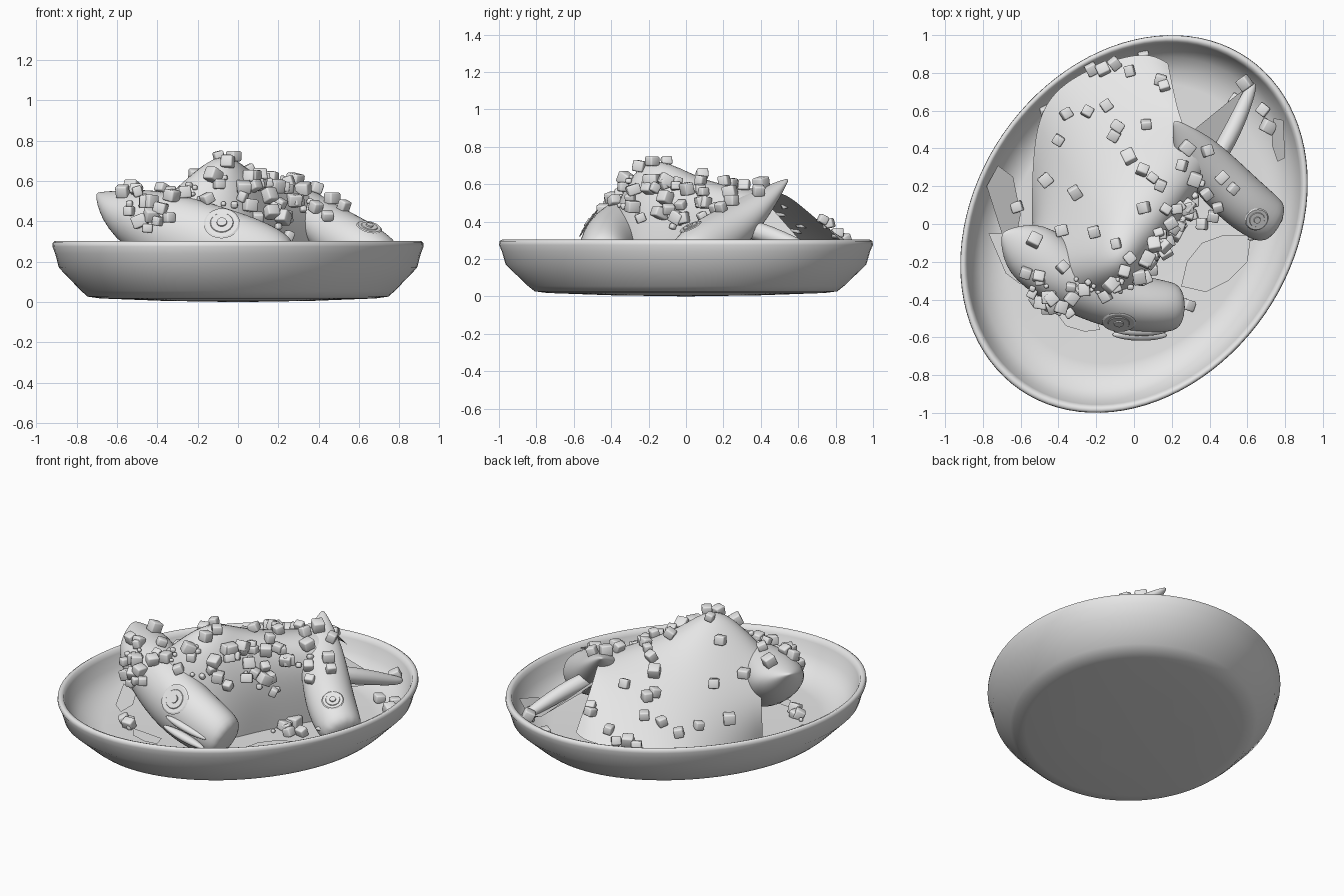
import bpy, bmesh, math, random
from mathutils import Vector, Matrix
from mathutils.bvhtree import BVHTree

if "Cube" in bpy.data.objects:
    bpy.data.objects.remove(bpy.data.objects["Cube"])

random.seed(4)
mat = bpy.data.materials.new("pale_grey")
mat.diffuse_color = (0.8, 0.8, 0.8, 1)
mat.use_nodes = True
mat.node_tree.nodes["Principled BSDF"].inputs["Base Color"].default_value = mat.diffuse_color


def make(name, verts, faces, subdiv=0, smooth=True):
    me = bpy.data.meshes.new(name)
    me.from_pydata([tuple(v) for v in verts], [], faces)
    bm = bmesh.new()
    bm.from_mesh(me)
    bmesh.ops.recalc_face_normals(bm, faces=bm.faces)
    if sum(f.normal.z * f.calc_area() for f in bm.faces) < -1e-3:
        bmesh.ops.reverse_faces(bm, faces=bm.faces)
    bm.to_mesh(me)
    bm.free()
    ob = bpy.data.objects.new(name, me)
    bpy.context.collection.objects.link(ob)
    me.materials.append(mat)
    for p in me.polygons:
        p.use_smooth = smooth
    if subdiv:
        m = ob.modifiers.new("smooth", 'SUBSURF')
        m.levels = m.render_levels = subdiv
        m.boundary_smooth = 'PRESERVE_CORNERS'
    return ob


def bridge(rows, n, closed):
    return [(r * n + i, r * n + (i + 1) % n, (r + 1) * n + (i + 1) % n, (r + 1) * n + i)
            for r in range(rows - 1) for i in range(n if closed else n - 1)]


def loft(name, stations, n=12, subdiv=2):
    """Elliptical rings along a path: x, y, z, half width, half height."""
    verts = []
    for k, (x, y, z, w, h) in enumerate(stations):
        a, b = stations[max(k - 1, 0)], stations[min(k + 1, len(stations) - 1)]
        t = (Vector(b[:3]) - Vector(a[:3])).normalized()
        side = t.cross(Vector((0, 0, 1))).normalized()
        up = side.cross(t)
        for i in range(n):
            g = 2 * math.pi * i / n
            verts.append(Vector((x, y, z)) + side * w * math.cos(g) + up * h * math.sin(g))
    faces = bridge(len(stations), n, True)
    faces += [tuple(range(n)), tuple(range((len(stations) - 1) * n, len(stations) * n))]
    return make(name, verts, faces, subdiv)


# Oval dish: turned profile stretched along a slanted long axis
profile = [(0.0, 0.0), (0.4, 0.006), (0.74, 0.018), (0.81, 0.027), (0.845, 0.055), (0.965, 0.17),
           (0.985, 0.24), (1.0, 0.275), (0.998, 0.295), (0.985, 0.303), (0.968, 0.297), (0.957, 0.27),
           (0.935, 0.20), (0.885, 0.135), (0.82, 0.10), (0.77, 0.085), (0.74, 0.083), (0.0, 0.08)]
N, ang = 96, math.radians(55.5)
verts = []
for r, z in profile:
    r = max(r, 0.001)
    for i in range(N):
        g = 2 * math.pi * i / N
        u, v = 1.066 * r * math.cos(g), 0.842 * r * math.sin(g)
        verts.append((u * math.cos(ang) - v * math.sin(ang), u * math.sin(ang) + v * math.cos(ang), z))
dish = make("oval_dish", verts, bridge(len(profile), N, True))
bpy.context.view_layer.objects.active = dish
dish.select_set(True)
bpy.ops.object.shade_smooth_by_angle(angle=math.radians(80))

# Draped fillet: back slope, ridge and front wall
fillet = [
    (-.54, .0, .12), (-.54, .56, .22), (-.36, .78, .27), (.05, .93, .27), (.18, .85, .28),
    (-.52, -.02, .28), (-.36, .35, .36), (-.15, .55, .40), (.08, .65, .43), (.23, .60, .50),
    (-.42, -.15, .46), (-.2, .05, .56), (-.05, .2, .57), (.12, .35, .57), (.27, .50, .57),
    (-.32, -.27, .56), (-.06, -.23, .90), (.04, -.1, .73), (.19, .05, .63), (.35, .29, .56),
    (-.28, -.43, .44), (-.02, -.40, .47), (.14, -.2, .44), (.23, -.01, .42), (.41, .25, .43),
    (-.2, -.38, .06), (.04, -.36, .06), (.13, -.2, .06), (.2, -.02, .06), (.38, .26, .06)]
body = make("draped_fillet", fillet, bridge(6, 5, False), 3)

# Fish heads and tail spine
head1 = loft("front_fish_head", [
    (-.695, -.05, .54, .004, .004), (-.68, -.06, .53, .05, .02), (-.57, -.13, .45, .18, .125),
    (-.40, -.26, .37, .175, .20), (-.15, -.38, .29, .175, .205), (.05, -.43, .24, .155, .19),
    (.20, -.44, .20, .14, .155), (.245, -.44, .18, .11, .11)])
head2 = loft("right_fish_head", [
    (.215, .545, .625, .004, .004), (.225, .53, .615, .025, .015), (.31, .39, .50, .125, .075),
    (.43, .26, .38, .145, .12), (.57, .12, .28, .15, .15), (.69, .03, .22, .14, .13),
    (.755, -.005, .19, .115, .10)])
tail = loft("tail_spine", [(.40, .28, .38, .05, .06), (.53, .50, .31, .05, .05),
                           (.62, .72, .22, .035, .03), (.635, .75, .22, .01, .01)])
make("tail_fin", [(.27, .46, .47), (.54, .68, .22), (.61, .73, .22), (.46, .30, .28)], [(0, 1, 2, 3)])

# Surfaces to rest small pieces on
bpy.context.view_layer.update()
dg = bpy.context.evaluated_depsgraph_get()
trees = [BVHTree.FromObject(o, dg) for o in (dish, body, head1, head2, tail)]


def drop(x, y, onto=trees):
    hits = [t.ray_cast(Vector((x, y, 3)), Vector((0, 0, -1))) for t in onto]
    hits = [(h[0], h[1] if h[1].z > 0 else -h[1]) for h in hits if h[0]]
    return max(hits, key=lambda h: h[0].z)


# Eyes: flat stepped rings resting on each head
def eye(name, x, y, r):
    p, q = drop(x, y)
    bm = bmesh.new()
    for rad, h in ((r, .005), (r * .68, .009), (r * .3, .016)):
        bmesh.ops.create_cone(bm, cap_ends=True, segments=24, radius1=rad, radius2=rad * .9, depth=h,
                              matrix=Matrix.Translation((0, 0, h / 2)))
    me = bpy.data.meshes.new(name)
    bm.to_mesh(me)
    bm.free()
    ob = bpy.data.objects.new(name, me)
    bpy.context.collection.objects.link(ob)
    me.materials.append(mat)
    ob.matrix_world = Matrix.Translation(p) @ q.to_track_quat('Z', 'Y').to_matrix().to_4x4()


eye("front_fish_eye", -.08, -.52, .09)
eye("right_fish_eye", .65, .025, .065)

# Lips: pairs of slim tapered rolls
for name, a, b, dz in (("front_lip", (-.12, -.56, .29), (.18, -.565, .22), -.05),
                       ("right_lip", (.60, -.06, .25), (.79, .06, .26), -.03)):
    for k in range(2):
        st = []
        for t, r in ((0, .006), (.2, .022), (.5, .028), (.8, .022), (1, .006)):
            p = Vector(a).lerp(Vector(b), t)
            st.append((p.x, p.y - .025 * k, p.z + dz * k, r * 1.3, r))
        loft(f"{name}_{k}", st, n=8, subdiv=1)


# Thin flakes and sauce pools on the dish
def flake(name, pts, lift):
    top = [(x, y, drop(x, y, trees[:1])[0].z + lift) for x, y in pts]
    make(name, top, [tuple(range(len(pts)))], smooth=False)


flake("sauce_pool", [(.25, -.33), (.28, -.2), (.36, -.1), (.47, -.06), (.62, -.06), (.60, -.2),
                     (.5, -.3), (.38, -.36)], .008)
flake("left_flake", [(-.78, .2), (-.72, .31), (-.64, .25), (-.60, .05), (-.62, -.05), (-.70, -.05)], .012)
flake("lower_left_flake", [(-.77, -.05), (-.68, -.05), (-.60, -.2), (-.60, -.32), (-.68, -.26)], .012)
flake("front_flake", [(-.42, -.46), (-.36, -.54), (-.26, -.57), (-.18, -.56), (-.2, -.48)], .012)
flake("right_flake", [(.74, .56), (.79, .55), (.80, .35), (.76, .33), (.73, .42)], .012)

# Diced topping: placed pieces plus dense clusters along the ridge
spots = [(.05, .90), (-.02, .80), (-.1, .84), (-.16, .81), (-.22, .81), (.14, .75), (.16, .72), (-.48, .61),
         (-.35, .58), (-.24, .59), (-.14, .62), (-.08, .51), (-.1, .46), (-.39, .44), (.07, .52),
         (-.02, .35), (-.45, .23), (-.3, .16), (.05, .28), (.1, .24), (.14, .2), (.05, .08), (.16, .08),
         (-.62, .09), (-.53, -.09), (-.37, -.04), (-.2, -.05), (-.09, -.11), (-.38, -.23), (-.5, -.27),
         (.54, .66), (.6, .73), (.72, .52), (.69, .61), (.29, -.43), (.28, .41), (.25, .31), (.31, .24),
         (.38, .39), (.46, .25), (.52, .19), (.45, .10), (.39, .17), (.36, .0), (.42, .04)]
items = [(x, y, random.choice((.028, .03, .034))) for x, y in spots]
path = [(-.56, -.36), (-.42, -.40), (-.2, -.33), (.0, -.28), (.08, -.18), (.2, .0), (.35, .18)]
for k in range(80):
    t = random.random() * (len(path) - 1)
    i = int(t)
    p = Vector(path[i]).lerp(Vector(path[i + 1]), t - i)
    items.append((p.x + random.gauss(0, .035), p.y + random.gauss(0, .045),
                  random.choice((.012, .016, .026, .03, .034))))
bm = bmesh.new()
for x, y, s in items:
    p, nrm = drop(x, y)
    rot = Matrix.Rotation(random.uniform(0, 3), 4, 'Z') @ Matrix.Rotation(random.uniform(-.5, .5), 4, 'X')
    bmesh.ops.create_cube(bm, size=2 * s, matrix=Matrix.Translation(p + nrm * s * .7) @ rot
                          @ Matrix.Diagonal((1, random.uniform(.8, 1.1), random.uniform(.8, 1), 1)))
bmesh.ops.bevel(bm, geom=bm.edges[:], offset=.008, segments=2, affect='EDGES', profile=.5)
for f in bm.faces:
    f.smooth = True
me = bpy.data.meshes.new("diced_topping")
bm.to_mesh(me)
bm.free()
me.materials.append(mat)
bpy.context.collection.objects.link(bpy.data.objects.new("diced_topping", me))
